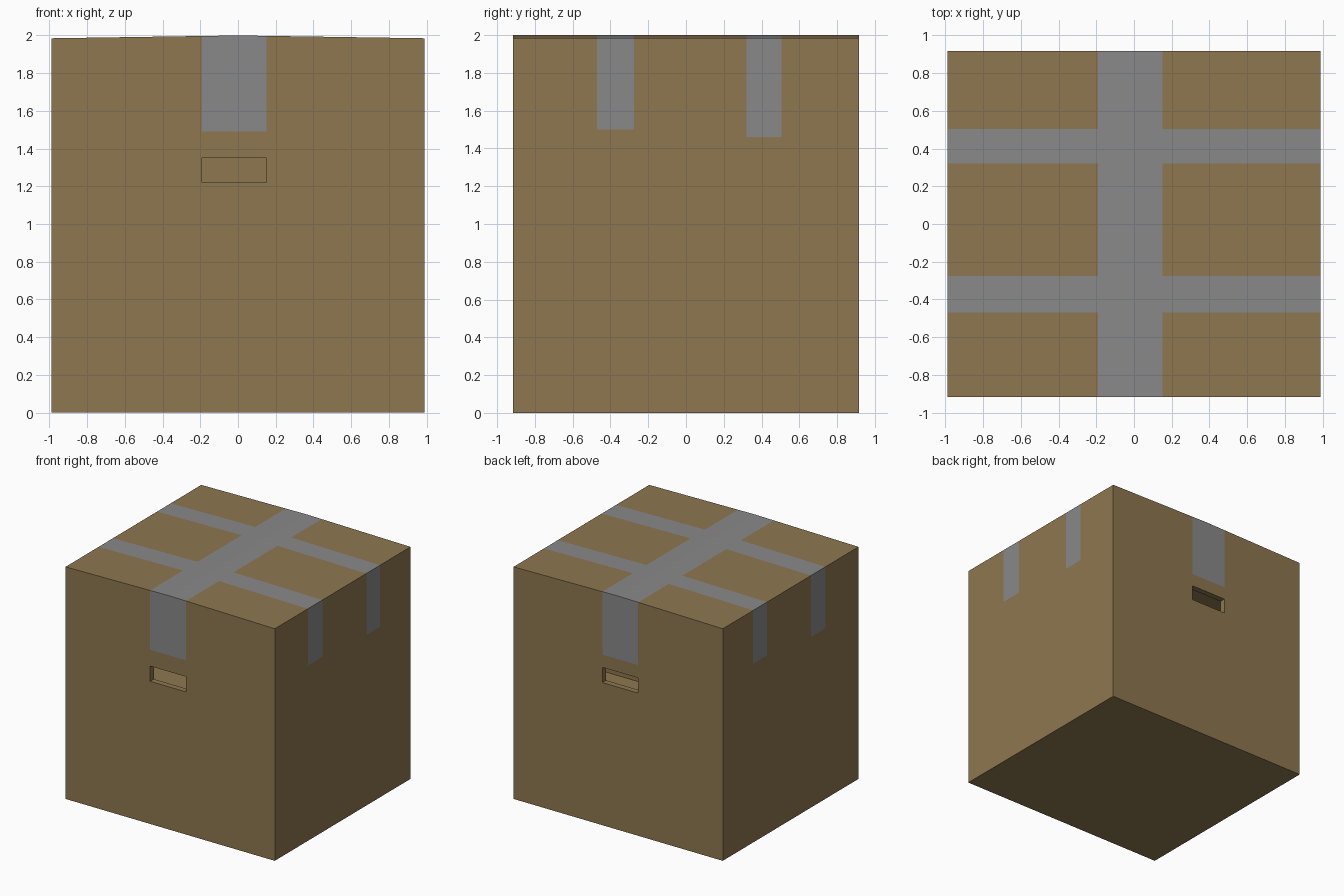
import bpy, bmesh
from mathutils import Vector

if "Cube" in bpy.data.objects:
    bpy.data.objects.remove(bpy.data.objects["Cube"])

HX, HY, EDGE, PEAK = 0.99, 0.917, 1.985, 2.0
TAPE_X = (-0.19, 0.15)
TAPE_FRONT, TAPE_BACK = (-0.47, -0.275), (0.32, 0.505)


def material(name, rgb):
    m = bpy.data.materials.new(name)
    m.diffuse_color = (*rgb, 1)
    m.use_nodes = True
    m.node_tree.nodes["Principled BSDF"].inputs["Base Color"].default_value = m.diffuse_color
    return m


cardboard = material("cardboard", (0.27, 0.185, 0.08))
tape = material("tape", (0.25, 0.25, 0.25))


def inside(v, span):
    return span[0] < v < span[1]


def is_taped(c, n):
    if n.z > 0.5:
        return any((inside(c.x, TAPE_X), inside(c.y, TAPE_FRONT), inside(c.y, TAPE_BACK)))
    if abs(n.y) > 0.5:
        return inside(c.x, TAPE_X) and c.z > (1.49 if n.y < 0 else 1.46)
    if abs(n.x) > 0.5:
        near_end, far_end = (1.50, 1.46) if n.x > 0 else (1.46, 1.53)
        return (inside(c.y, TAPE_FRONT) and c.z > near_end) or \
               (inside(c.y, TAPE_BACK) and c.z > far_end)
    return False


# Box body: profile with a slightly raised lid ridge, extruded front to back
bm = bmesh.new()
profile = [(-HX, 0), (HX, 0), (HX, EDGE), (0, PEAK), (-HX, EDGE)]
face = bm.faces.new([bm.verts.new((x, -HY, z)) for x, z in profile])
ext = bmesh.ops.extrude_face_region(bm, geom=[face])
bmesh.ops.translate(bm, vec=(0, 2 * HY, 0),
                    verts=[v for v in ext["geom"] if isinstance(v, bmesh.types.BMVert)])

# Tape lies flush: cut its outlines into the surface
cuts = [("x", v) for v in TAPE_X] + [("y", v) for v in TAPE_FRONT + TAPE_BACK] \
    + [("z", v) for v in (1.46, 1.49, 1.50, 1.53)]
for axis, v in cuts:
    d = Vector([float(axis == a) for a in "xyz"])
    bmesh.ops.bisect_plane(bm, geom=bm.verts[:] + bm.edges[:] + bm.faces[:],
                           plane_co=d * v, plane_no=d)
bmesh.ops.recalc_face_normals(bm, faces=bm.faces[:])
for f in bm.faces:
    f.material_index = int(is_taped(f.calc_center_median(), f.normal))
mesh = bpy.data.meshes.new("cardboard_box")
bm.to_mesh(mesh)
bm.free()
mesh.materials.append(cardboard)
mesh.materials.append(tape)
box = bpy.data.objects.new("cardboard_box", mesh)
bpy.context.collection.objects.link(box)


def cut_hole(name, lo, hi):
    lo, hi = Vector(lo), Vector(hi)
    bpy.ops.mesh.primitive_cube_add(size=1, location=(lo + hi) / 2)
    cutter = bpy.context.object
    cutter.name = name
    cutter.scale = hi - lo
    cutter.data.materials.append(cardboard)
    cutter.hide_render = True
    cutter.display_type = 'WIRE'
    mod = box.modifiers.new(name, 'BOOLEAN')
    mod.operation, mod.solver, mod.object = 'DIFFERENCE', 'EXACT', cutter


# Hand holes: thin rim opening into a wider hollow, front and back
for side, s, depth in (("front", -1, 0.30), ("back", 1, 0.20)):
    y0, y1 = sorted((s * (HY + 0.05), s * (HY - depth + 0.02)))
    cut_hole(side + "_hand_hole_cutter", (-0.19, y0, 1.22), (0.15, y1, 1.35))
    y0, y1 = sorted((s * (HY - 0.05), s * (HY - depth)))
    cut_hole(side + "_hollow_cutter", (-0.36, y0, 1.205), (0.32, y1, 1.365))
